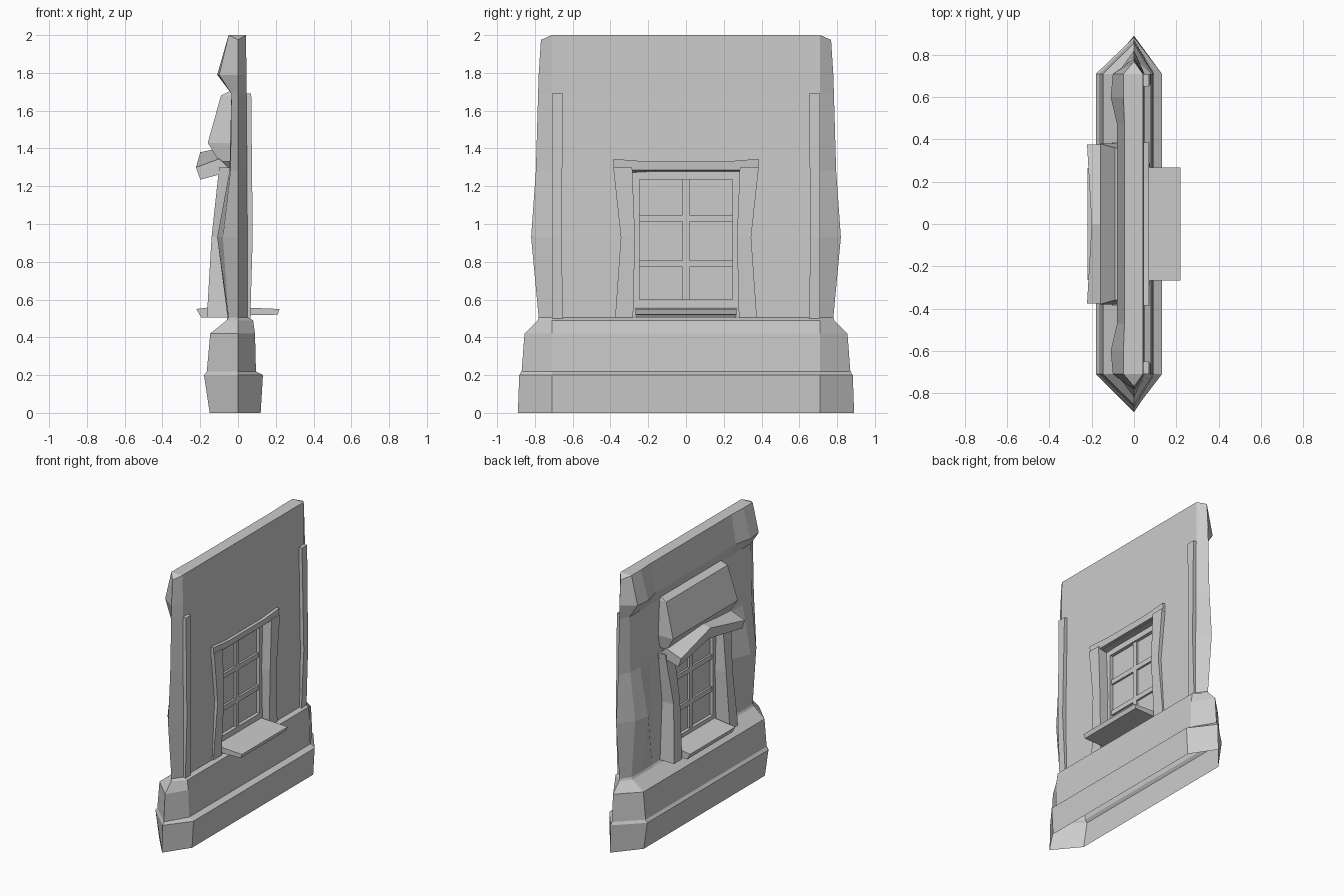
import bpy, bmesh

if "Cube" in bpy.data.objects:
    bpy.data.objects.remove(bpy.data.objects["Cube"])


def finish(name, bm):
    bmesh.ops.recalc_face_normals(bm, faces=bm.faces)
    me = bpy.data.meshes.new(name)
    bm.to_mesh(me)
    bm.free()
    ob = bpy.data.objects.new(name, me)
    bpy.context.collection.objects.link(ob)
    return ob


def loft(name, rings):
    """Solid through a list of equal-length point rings, capped at both ends."""
    bm = bmesh.new()
    vs = [[bm.verts.new(p) for p in r] for r in rings]
    n = len(vs[0])
    for a, b in zip(vs, vs[1:]):
        for i in range(n):
            j = (i + 1) % n
            bm.faces.new((a[i], a[j], b[j], b[i]))
    bm.faces.new(vs[0])
    bm.faces.new(vs[-1])
    return finish(name, bm)


def rect(z, x0, x1, y0, y1):
    return [(x0, y0, z), (x1, y0, z), (x1, y1, z), (x0, y1, z)]


def box(name, x0, x1, y0, y1, z0, z1):
    return loft(name, [rect(z0, x0, x1, y0, y1), rect(z1, x0, x1, y0, y1)])


def along_y(name, stations):
    """Loft of x-z sections placed at several y positions."""
    return loft(name, [[(x, y, z) for x, z in sec] for y, sec in stations])


# Wall shell with stepped base, pointed ends, bulging corner piers, open bottom
# z, outer x at middle / pier / edge, inner x, y of the pointed end
LEVELS = [
    (0.00, -.15, -.15, -.15, .12, .89),
    (0.20, -.18, -.18, -.18, .132, .883),
    (0.22, -.165, -.165, -.165, .095, .87),
    (0.42, -.147, -.147, -.147, .09, .855),
    (0.49, -.06, -.06, -.06, .08, .785),
    (0.505, -.05, -.055, -.05, .05, .78),
    (0.93, -.045, -.11, -.08, .05, .82),
    (1.28, -.04, -.045, -.04, .047, .795),
    (1.69, -.035, -.035, -.035, .045, .783),
    (1.79, -.08, -.11, -.10, .045, .78),
    (2.00, -.045, -.05, -.05, .042, .768),
]
YS = [-.71, -.6, -.47, -.29, .29, .47, .6, .71]
bm = bmesh.new()
rings = []
for z, mid, pier, edge, inner, tip in LEVELS:
    tz = z - .025 if z == 2 else z
    outer = [edge, pier, mid, mid, mid, mid, pier, edge]
    pts = [(x, y, z) for x, y in zip(outer, YS)] + [(0, tip, tz)]
    pts += [(inner, y, z) for y in reversed(YS)] + [(0, -tip, tz)]
    rings.append([bm.verts.new(p) for p in pts])
n = len(rings[0])
for a, b in zip(rings, rings[1:]):
    for i in range(n):
        j = (i + 1) % n
        opening = (abs(a[i].co.y) < .3 and abs(a[j].co.y) < .3
                   and .5 < a[i].co.z and b[i].co.z < 1.3)
        if not opening:
            bm.faces.new((a[i], a[j], b[j], b[i]))
top = rings[-1]
for i in range(7):
    bm.faces.new((top[i], top[i + 1], top[15 - i], top[16 - i]))
bm.faces.new((top[7], top[8], top[9]))
bm.faces.new((top[16], top[17], top[0]))
finish("wall", bm)

for s, side in ((-1, "left"), (1, "right")):
    # Waisted window jambs running through the wall
    loft("window_jamb_" + side, [
        rect(.505, -.165, .06, s * .28, s * .375),
        rect(.93, -.14, .075, s * .27, s * .345),
        rect(1.30, -.10, .075, s * .285, s * .385)])
    # Slim inner corner strips
    loft("corner_strip_" + side, [
        rect(.50, .03, .065, s * .65, s * .71),
        rect(.93, .03, .078, s * .66, s * .71),
        rect(1.69, .03, .07, s * .65, s * .71)])

# Slanted panel above the window
loft("lintel_panel", [rect(z, x, 0, -y, y) for z, x, y in
     ((1.33, -.10, .36), (1.43, -.16, .38), (1.68, -.09, .36), (1.71, -.03, .35))])

# Arched outer hood
end = [(-.20, 1.235), (-.222, 1.30), (-.10, 1.345), (-.03, 1.28)]
peak = [(-.19, 1.30), (-.20, 1.38), (-.10, 1.40), (-.03, 1.33)]
along_y("window_hood", [(-.375, end), (0, peak), (.375, end)])

# Inner head of the frame, slightly arched
head_end = [(-.05, 1.26), (.065, 1.285), (.07, 1.345), (-.03, 1.345)]
head_mid = [(-.05, 1.27), (.065, 1.285), (.07, 1.33), (-.03, 1.33)]
along_y("inner_head", [(-.385, head_end), (-.2, head_mid), (.2, head_mid), (.385, head_end)])

# Sills
sill = [(-.22, .55), (-.195, .505), (-.02, .505), (-.02, .575)]
along_y("outer_sill", [(-.265, sill), (.265, sill)])
shelf = [(-.02, .515), (.21, .52), (.22, .55), (-.02, .56)]
along_y("inner_sill", [(-.268, shelf), (.268, shelf)])

# Sash frame, glazing bars and glass
for s, side in ((-1, "left"), (1, "right")):
    box("sash_stile_" + side, -.05, .005, s * .245, s * .29, .51, 1.28)
box("sash_bottom_rail", -.05, .005, -.25, .25, .51, .60)
box("sash_top_rail", -.05, .005, -.25, .25, 1.235, 1.28)
box("glazing_bar_upright", -.04, -.005, -.018, .018, .6, 1.235)
for i, z in enumerate((.79, 1.03)):
    box("glazing_bar_%d" % (i + 1), -.04, -.005, -.245, .245, z - .018, z + .018)
box("glass", -.026, -.02, -.25, .25, .59, 1.24)
